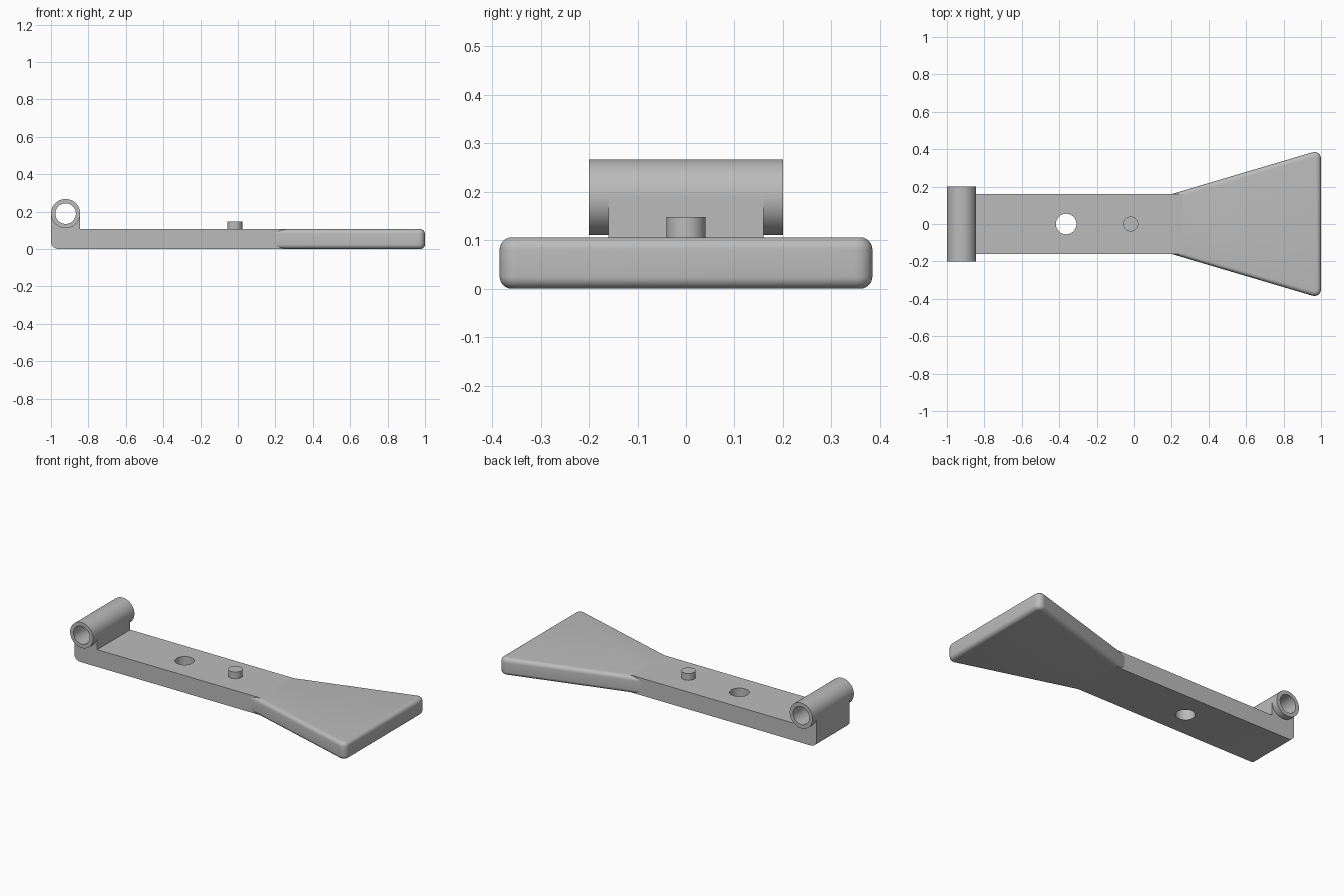
import bpy, bmesh, math
from mathutils import Matrix, Vector

if "Cube" in bpy.data.objects:
    bpy.data.objects.remove(bpy.data.objects["Cube"])

grey = bpy.data.materials.new("plain grey")
grey.use_nodes = True
COLOUR = (0.5, 0.5, 0.5, 1)
grey.diffuse_color = COLOUR
grey.node_tree.nodes["Principled BSDF"].inputs["Base Color"].default_value = COLOUR

THICK = 0.106
HALF = 0.16
HINGE = Vector((-0.922, 0, 0.189))
HINGE_R = 0.078


def finish(name, bm):
    bmesh.ops.recalc_face_normals(bm, faces=bm.faces)
    mesh = bpy.data.meshes.new(name)
    bm.to_mesh(mesh)
    bm.free()
    mesh.materials.append(grey)
    obj = bpy.data.objects.new(name, mesh)
    bpy.context.collection.objects.link(obj)
    return obj


def prism(points, direction):
    """Closed polygon extruded along a direction."""
    bm = bmesh.new()
    face = bm.faces.new([bm.verts.new(p) for p in points])
    out = bmesh.ops.extrude_face_region(bm, geom=[face])
    verts = [g for g in out["geom"] if isinstance(g, bmesh.types.BMVert)]
    bmesh.ops.translate(bm, verts=verts, vec=direction)
    bmesh.ops.recalc_face_normals(bm, faces=bm.faces)
    return bm


def cylinder(name, centre, radius, length, along_y=False):
    bm = bmesh.new()
    turn = Matrix.Rotation(math.pi / 2, 4, "X") if along_y else Matrix()
    bmesh.ops.create_cone(bm, cap_ends=True, segments=64, radius1=radius, radius2=radius,
                          depth=length, matrix=Matrix.Translation(centre) @ turn)
    return finish(name, bm)


def cut(obj, cutter):
    cutter.hide_render = True
    mod = obj.modifiers.new("cut", "BOOLEAN")
    mod.operation = "DIFFERENCE"
    mod.solver = "EXACT"
    mod.object = cutter
    bpy.context.view_layer.objects.active = obj
    bpy.ops.object.modifier_apply(modifier=mod.name)
    bpy.data.objects.remove(cutter)


# Arm with upright hinge block and rounded lower heel
right = HINGE.x + HINGE_R
profile = [(-1, 0), (0.26, 0), (0.26, THICK), (right, THICK), (right, HINGE.z), (-1, HINGE.z)]
bm = prism([(x, -HALF, z) for x, z in profile], (0, 2 * HALF, 0))
heel = [e for e in bm.edges if all(v.co.x < -0.99 and v.co.z < 0.01 for v in e.verts)]
bmesh.ops.bevel(bm, geom=heel, offset=0.04, segments=8, profile=0.5, affect="EDGES")
arm = finish("arm", bm)
cut(arm, cylinder("bore_cutter", HINGE, 0.065, 1, along_y=True))
cut(arm, cylinder("hole_cutter", (-0.363, 0, 0.05), 0.055, 1))

# Hinge tube
tube = cylinder("hinge_tube", HINGE, HINGE_R, 0.4, along_y=True)
cut(tube, cylinder("tube_cutter", HINGE, 0.055, 1, along_y=True))

# Pin standing on the arm
pin = cylinder("pin", (-0.017, 0, 0.1), 0.04, 0.095)

# Flared paddle, narrow end buried in the arm
outline = [(0.12, -0.136), (1, -0.397), (1, 0.397), (0.12, 0.136)]
bm = prism([(x, y, 0) for x, y in outline], (0, 0, THICK))
corners = [e for e in bm.edges if all(v.co.x > 0.99 for v in e.verts)
           and abs(e.verts[0].co.z - e.verts[1].co.z) > 0.05]
bmesh.ops.bevel(bm, geom=corners, offset=0.05, segments=8, profile=0.5, affect="EDGES")
rims = [e for e in bm.edges if abs(e.verts[0].co.z - e.verts[1].co.z) < 0.001]
bmesh.ops.bevel(bm, geom=rims, offset=0.025, segments=6, profile=0.5, affect="EDGES")
paddle = finish("paddle", bm)

# Smooth the curved surfaces, keep hard edges
bpy.ops.object.select_all(action="DESELECT")
for obj in (arm, tube, pin, paddle):
    obj.select_set(True)
bpy.context.view_layer.objects.active = arm
bpy.ops.object.shade_smooth_by_angle(angle=math.radians(30))
